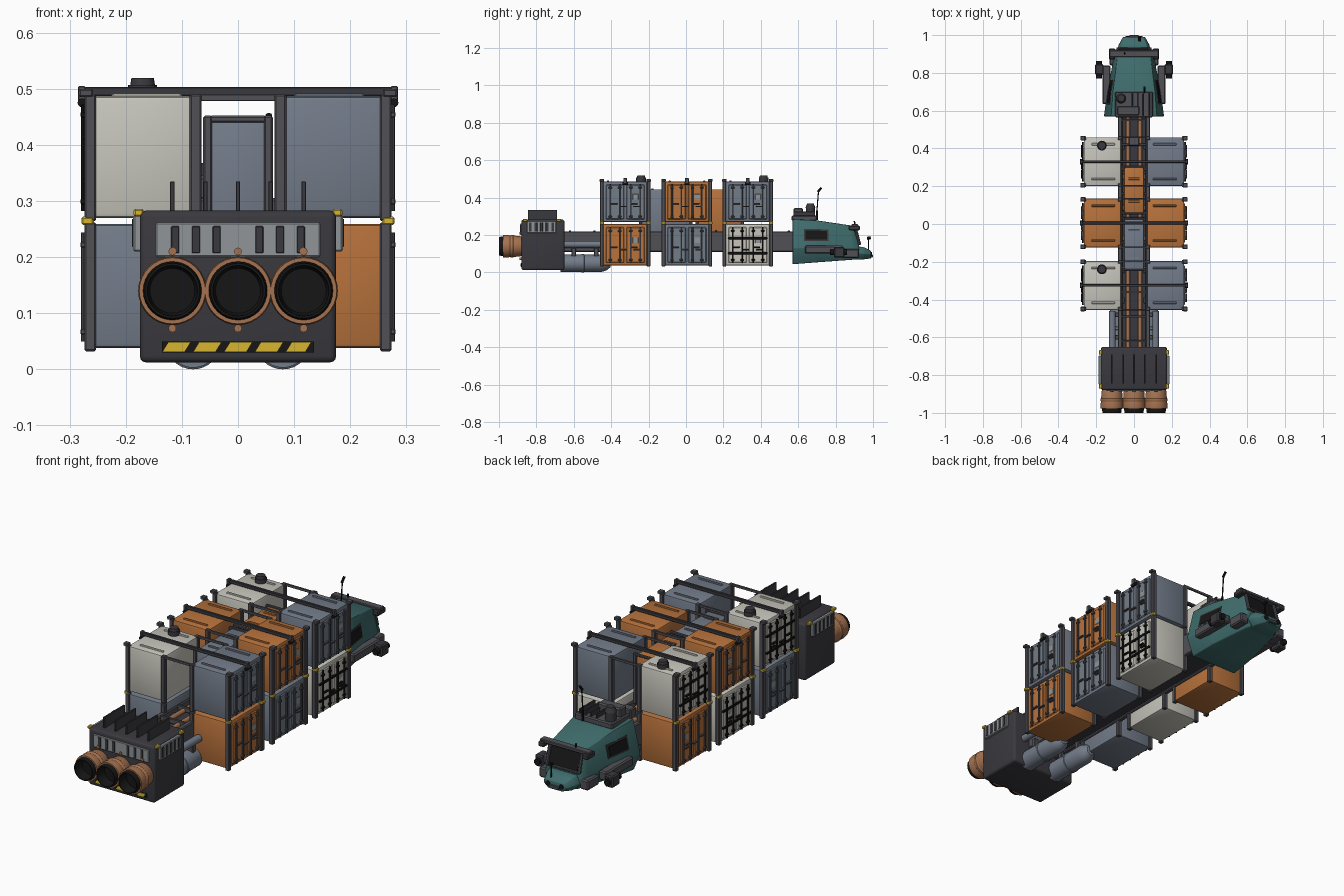
import bpy, bmesh, math
from mathutils import Matrix, Vector

if "Cube" in bpy.data.objects:
    bpy.data.objects.remove(bpy.data.objects["Cube"])

COL = dict(teal=(.05, .15, .15), orange=(.48, .17, .045), slate=(.17, .20, .25), white=(.57, .56, .5),
           dark=(.042, .04, .048), frame=(.08, .08, .093), copper=(.38, .17, .08),
           yellow=(.68, .46, .03), black=(.008, .008, .008), light=(.28, .30, .31))
MAT = {}
for k, c in COL.items():
    MAT[k] = bpy.data.materials.new(k)
    MAT[k].diffuse_color = (*c, 1)


def finish(name, bm, mat, bevel=0, seg=2):
    if bevel:
        bmesh.ops.bevel(bm, geom=bm.edges[:], offset=bevel, segments=seg, affect='EDGES',
                        profile=.5, clamp_overlap=True)
    bmesh.ops.recalc_face_normals(bm, faces=bm.faces[:])
    me = bpy.data.meshes.new(name)
    bm.to_mesh(me)
    bm.free()
    me.polygons.foreach_set('use_smooth', [True] * len(me.polygons))
    me.set_sharp_from_angle(angle=math.radians(32))
    me.materials.append(MAT[mat])
    ob = bpy.data.objects.new(name, me)
    bpy.context.collection.objects.link(ob)
    return ob


def boxes(name, mat, items, bevel=.003, seg=1):
    """items: (x0, x1, y0, y1, z0, z1)"""
    bm = bmesh.new()
    for x0, x1, y0, y1, z0, z1 in items:
        m = Matrix.Translation(((x0 + x1) / 2, (y0 + y1) / 2, (z0 + z1) / 2))
        m = m @ Matrix.Diagonal((abs(x1 - x0), y1 - y0, z1 - z0, 1))
        bmesh.ops.create_cube(bm, size=1, matrix=m)
    return finish(name, bm, mat, bevel, seg)


def rods(name, mat, items, n=12):
    """items: (start, end, start radius, end radius)"""
    bm = bmesh.new()
    for p, q, r1, r2 in items:
        p, q = Vector(p), Vector(q)
        m = Matrix.Translation((p + q) / 2) @ (q - p).to_track_quat('Z', 'Y').to_matrix().to_4x4()
        bmesh.ops.create_cone(bm, cap_ends=True, segments=n, radius1=r1, radius2=r2,
                              depth=(q - p).length, matrix=m)
    return finish(name, bm, mat)


def loft(name, mat, rings, bevel=0):
    bm = bmesh.new()
    vs = [[bm.verts.new(p) for p in r] for r in rings]
    n = len(vs[0])
    for a, b in zip(vs, vs[1:]):
        for i in range(n):
            bm.faces.new((a[i], a[(i + 1) % n], b[(i + 1) % n], b[i]))
    bm.faces.new(vs[0])
    bm.faces.new(vs[-1])
    return finish(name, bm, mat, bevel)


def lathe_y(name, mat, prof, x, z, n=32):
    """prof: (y, radius) turned about the y direction"""
    rings = [[(x + r * math.cos(2 * math.pi * i / n), y, z + r * math.sin(2 * math.pi * i / n))
              for i in range(n)] for y, r in prof]
    return loft(name, mat, rings)


SIDES = (-1, 1)
NX = (-.117, 0, .117)

# Engine block, cooling fins and vents
boxes('engine_block', 'dark', [(-.175, .175, -.88, -.65, .012, .283)], .012, 3)
boxes('engine_fins', 'dark', [(x - .004, x + .004, -.845, -.69, .275, .335) for x in (-.117, -.058, 0, .058, .117)], .001)
boxes('rear_vent_panel', 'light', [(-.147, .147, -.885, -.87, .2, .262)], .003)
boxes('rear_vent_slots', 'dark', [(x - .007, x + .007, -.888, -.87, .207, .255) for x in (-.112, -.075, -.038, .038, .075, .112)], .001)
boxes('side_vent_panels', 'light', [(s * .17, s * .187, -.85, -.695, .21, .275) for s in SIDES], .003)
boxes('side_vent_slots', 'dark', [(s * .17, s * .189, -.84 + i * .03, -.825 + i * .03, .218, .268) for s in SIDES for i in range(5)], .001)
boxes('engine_clips', 'yellow', [(s * .168, s * .186, y - .012, y + .012, .272, .286) for s in SIDES for y in (-.86, -.68)], .003)
rods('engine_bolts', 'copper', [((x, -.89, z), (x, -.87, z), .007, .007) for x in NX for z in (.073, .21)])

# Hazard stripe: dark backing with slanted yellow blocks
boxes('hazard_backing', 'black', [(-.135, .135, -.883, -.87, .03, .05)], 0)
for i in range(5):
    a = -.135 + i * .055
    w = .04 if i < 4 else .035
    loft('hazard_stripe', 'yellow', [[(a, y, .031), (a + w, y, .031), (a + w + .011, y, .049), (a + .011, y, .049)]
                                     for y in (-.886, -.875)])

# Three thrusters
for x in NX:
    lathe_y('thruster_shell', 'copper', [(-.87, .048), (-.885, .054), (-.92, .057), (-.925, .061), (-.935, .061),
                                         (-.94, .058), (-.965, .061), (-.978, .059), (-.978, .047), (-.9, .044)], x, .14)
    lathe_y('thruster_liner', 'black', [(-.95, .053), (-.985, .052), (-1.0, .049), (-1.0, .045), (-.93, .038), (-.9, .02)], x, .14)

# Fuel tanks under the tail
for s in SIDES:
    lathe_y('fuel_tank', 'slate', [(-.67, .046), (-.56, .046), (-.558, .049), (-.545, .049), (-.543, .046), (-.45, .046),
                                   (-.425, .038), (-.405, .022), (-.4, .004)], s * .08, .049)
    boxes('tank_bracket', 'frame', [(s * .055, s * .105, y - .012, y + .012, .08, .13) for y in (-.6, -.48)])
    rods('tank_pipe', 'slate', [((s * .115, -.66, .15), (s * .115, -.46, .15), .018, .018)])

# Spine: rails, floor, pipes and rungs
boxes('spine_rails', 'frame', [(s * .062, s * .086, -.66, .58, .11, .22) for s in SIDES], .004)
boxes('spine_floor', 'dark', [(-.065, .065, -.66, .58, .12, .195)], 0)
rods('spine_pipes', 'copper', [((s * .032, -.66, .205), (s * .032, .58, .205), .011, .011) for s in SIDES])
boxes('spine_rungs', 'frame', [(-.065, .065, y - .006, y + .006, .2, .224) for y in [-.62 + i * .13 for i in range(10)]], .002)
boxes('spine_junction_box', 'frame', [(-.028, .028, .415, .46, .2, .26)], .004)

# Two narrow cargo boxes riding the spine
for col, a, b in (('slate', -.25, .035), ('orange', .05, .31)):
    boxes('centre_container', col, [(-.052, .052, a + .006, b - .006, .215, .444)], .006, 2)
    boxes('centre_container_frame', 'frame', [(s * .046, s * .062, y, y + .016, .21, .452) for s in SIDES for y in (a, b - .016)])
    boxes('centre_container_caps', 'frame', [(-.05, .05, y, y + .012, .44, .452) for y in (a, b - .012)])
    boxes('centre_container_ribs', col, [(-.03, .03, y - .006, y + .006, .44, .449) for y in (a + .07, b - .07)], .002)


def container(s, cy, z0, z1, col):
    boxes('container_body', col, [(s * .07, s * .266, cy - .129, cy + .129, z0 + .006, z1 - .003)], .008, 2)
    # Corner posts with feet
    boxes('container_posts', 'frame', [(s * x, s * (x + .021), cy + t * .125 - .01, cy + t * .125 + .01, z0, z1)
                                       for x in (.065, .253) for t in SIDES])
    # Double doors on the outer side
    boxes('container_doors', col, [(s * .26, s * .271, cy + t * .055 - .049, cy + t * .055 + .049, z0 + .02, z1 - .02) for t in SIDES], .004)
    rows = [(p + z0, q + z0) for p, q in ((.03, .04), (.185, .195))]
    trim = 'black' if col == 'white' else 'frame'
    rods('door_lock_rods', trim, [((s * .275, cy + o, z0 + .018), (s * .275, cy + o, z1 - .018), .0045, .0045)
                                  for o in (-.08, -.03, .03, .08)], 8)
    boxes('door_rod_brackets', trim, [(s * .268, s * .281, cy + o - .009, cy + o + .009, p, q)
                                      for o in (-.08, -.03, .03, .08) for p, q in rows], .002)
    boxes('door_handles', trim, [(s * .268, s * .28, cy + o, cy + o + .036, z0 + h, z0 + h + .007)
                                 for o, h in ((-.078, .1), (-.028, .085), (.03, .1), (.045, .085))], .001)
    boxes('door_plate', 'light', [(s * .265, s * .273, cy + .04, cy + .07, z0 + .125, z0 + .155)], .001)
    if col == 'white':
        boxes('door_straps', 'black', [(s * .265, s * .276, cy - .105, cy + .105, z0 + h, z0 + h + .012) for h in (.065, .145)], .002)
    # Yellow corner locks between the stacked layers
    boxes('corner_locks', 'yellow', [(s * .257, s * .279, cy + t * .125 - .011, cy + t * .125 + .011, .257, .272) for t in SIDES])


# Six stacks of two containers (y centre, left lower/upper, right lower/upper)
for cy, ll, lu, rl, ru in ((-.325, 'slate', 'white', 'orange', 'slate'),
                           (.005, 'white', 'orange', 'slate', 'orange'),
                           (.33, 'orange', 'white', 'white', 'slate')):
    for s, lo, up in ((-1, ll, lu), (1, rl, ru)):
        container(s, cy, .032, .262, lo)
        container(s, cy, .264, .49, up)
        boxes('roof_ribs', up, [(s * .1, s * .225, cy + o - .006, cy + o + .006, .48, .492) for o in (-.092, .092)], .003)
        boxes('stack_arm', 'frame', [(s * .05, s * .1, cy + o - .015, cy + o + .015, .13, .2) for o in (-.08, .08)])
        boxes('post_caps', 'frame', [(s * x, s * (x + .026), cy + t * .125 - .012, cy + t * .125 + .012, .485, .5)
                                     for x in (.258,) for t in SIDES])
    # Lashing bars over the stacks
    boxes('lashing_bar', 'dark', [(-.282, .282, cy - .007, cy + .007, .487, .503)], .002)
    boxes('lashing_end', 'frame', [(s * .272, s * .285, cy - .01, cy + .01, .47, .505) for s in SIDES], .002)
    rods('lashing_knob', 'black', [((s * .278, cy - .014, .475), (s * .278, cy + .014, .475), .008, .008) for s in SIDES])
    boxes('end_ties', 'frame', [(-.08, .08, cy + t * .128 - .004, cy + t * .128 + .004, .478, .49) for t in SIDES], .001)
for y in (.415, -.24):
    rods('roof_hatch', 'dark', [((-.17, y, .485), (-.17, y, .507), .026, .026), ((-.17, y, .507), (-.17, y, .519), .022, .02)], 20)


# Cab hull: cross-sections from back to front
def section(y, wb, wm, wt, zb, zm, zt):
    return [(-wb, y, zb), (wb, y, zb), (wm, y, zm), (wt, y, zt), (-wt, y, zt), (-wm, y, zm)]


loft('cab_hull', 'teal', [section(.57, .125, .16, .122, .044, .13, .285), section(.7, .115, .142, .112, .054, .13, .278),
                          section(.89, .08, .106, .088, .068, .125, .25), section(.925, .07, .098, .085, .07, .115, .15)], .004)
loft('cab_nose', 'teal', [section(.88, .07, .1, .078, .068, .105, .145), section(.95, .058, .082, .066, .07, .1, .135),
                          section(.99, .035, .06, .05, .075, .095, .115)], .004)
rods('nose_lamps', 'black', [((s * .035, .97, .098), (s * .035, .995, .098), .011, .011) for s in SIDES])
boxes('nose_bumper', 'frame', [(-.025, .025, .975, 1.0, .08, .096)], .003)

# Windscreen with frame and brow
loft('windscreen', 'black', [[(-.076, .885 + d, .242), (.076, .885 + d, .242), (.076, .914 + d, .16), (-.076, .914 + d, .16)] for d in (0, .015)])
boxes('windscreen_brow', 'frame', [(-.13, .13, .885, .92, .243, .258), (-.09, .09, .915, .935, .148, .16)])
rods('windscreen_posts', 'frame', [((s * .084, .902, .25), (s * .086, .928, .152), .008, .008) for s in SIDES], 8)
boxes('brow_lamps', 'dark', [(s * .1, s * .132, .87, .93, .225, .25) for s in SIDES], .005)

# Side windows, sitting on the slanted cab sides
for s in SIDES:
    def skin(y, z, d):
        k = (z - .13) / .15
        mid, top = .16 - (y - .57) * .167, .122 - (y - .57) * .1
        return (s * (mid + (top - mid) * k + d), y, z)
    for nm, mt, g, d in (('side_window_frame', 'dark', .008, .004), ('side_window', 'black', 0, .007)):
        loft(nm, mt, [[skin(.64 - g, .175 - g, e), skin(.755 + g, .175 - g, e), skin(.755 + g, .222 + g, e),
                       skin(.64 - g, .225 + g, e)] for e in (-.012, d)])
    # Arms carrying the manoeuvring pods
    boxes('pod_arm', 'frame', [(s * .125, s * .168, .635, .84, .1, .143), (s * .085, s * .13, .84, .925, .077, .125)], .006)
    boxes('pod', 'dark', [(s * .162, s * .206, .79, .848, .08, .136)], .006)
    rods('pod_jets', 'black', [((s * .185, .77, .108), (s * .185, .862, .108), .015, .015)])

# Roof equipment and antennas
boxes('roof_deck', 'frame', [(-.1, .1, .565, .7, .275, .305)], .005)
boxes('roof_deck_slats', 'dark', [(x - .004, x + .004, .575, .69, .3, .325) for x in (-.01, .02, .05, .08)], .001)
boxes('roof_unit', 'frame', [(-.09, .03, .575, .625, .3, .345)], .006)
rods('roof_turret', 'dark', [((-.068, .665, .3), (-.068, .665, .345), .024, .024), ((-.068, .665, .345), (-.068, .665, .368), .027, .018)], 20)
rods('antennas', 'black', [((.055, .7, .28), (.055, .7, .33), .006, .005), ((.055, .7, .33), (.055, .708, .43), .003, .003),
                           ((.055, .704, .43), (.055, .724, .453), .006, .006),
                           ((-.05, .905, .25), (-.05, .9, .275), .004, .004),
                           ((.03, .975, .12), (.03, .975, .18), .003, .003), ((.03, .968, .182), (.03, .988, .186), .008, .008)], 8)

for m in bpy.data.materials:
    if m.users and not m.is_grease_pencil:
        m.use_nodes = True
        m.node_tree.nodes["Principled BSDF"].inputs["Base Color"].default_value = m.diffuse_color
